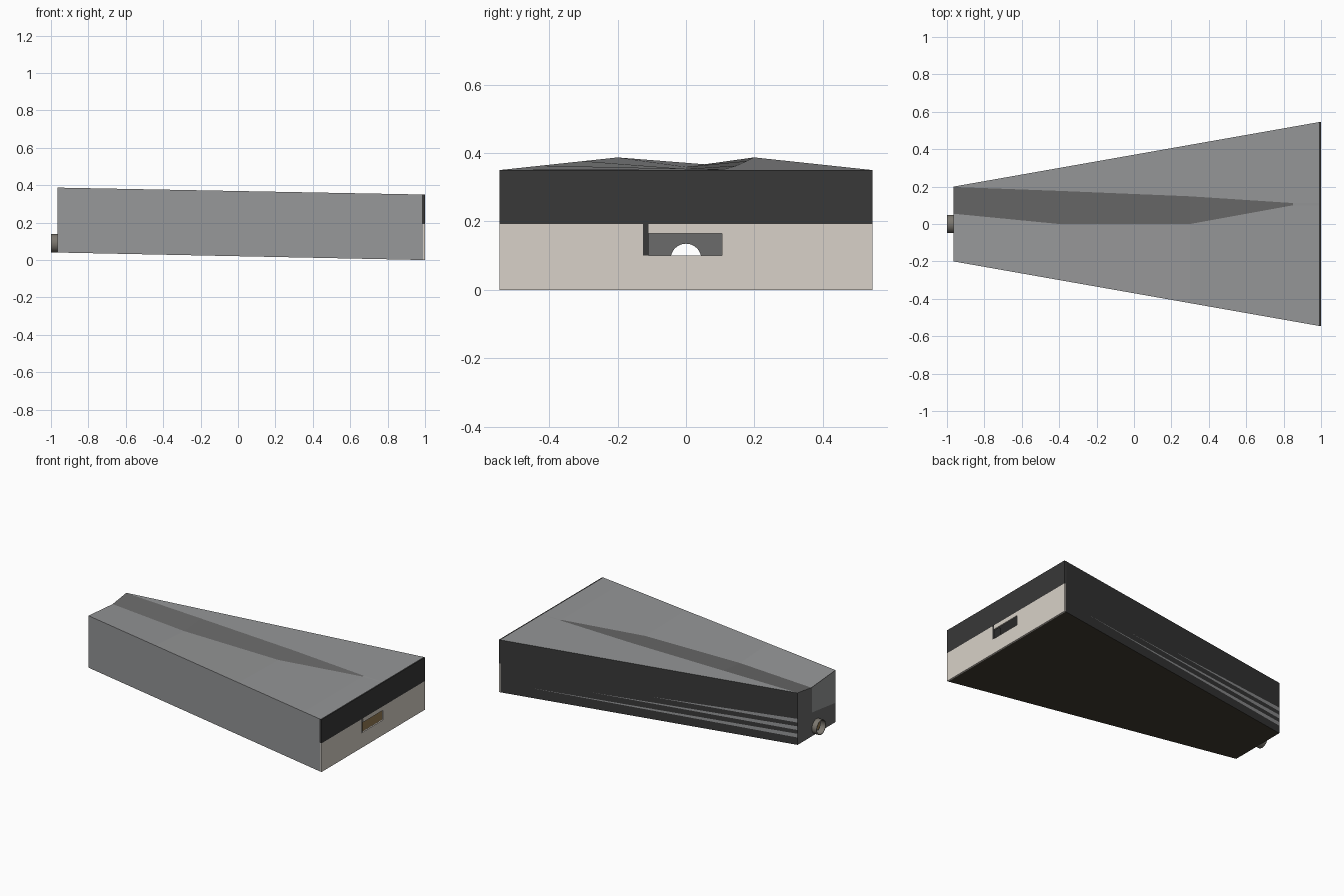
import bpy, bmesh, math
from mathutils import Vector

cube = bpy.data.objects.get("Cube")
if cube:
    bpy.data.objects.remove(cube, do_unlink=True)


def material(name, rgb):
    m = bpy.data.materials.new(name)
    m.use_nodes = True
    m.diffuse_color = (*rgb, 1)
    m.node_tree.nodes["Principled BSDF"].inputs["Base Color"].default_value = (*rgb, 1)
    return m


GREY = material("mid grey", (0.3, 0.305, 0.31))
DARK = material("dark grey", (0.145, 0.145, 0.145))
BLACK = material("charcoal", (0.04, 0.04, 0.04))
UNDER = material("brown black", (0.05, 0.042, 0.028))
CREAM = material("cream", (0.69, 0.64, 0.58))
BROWN = material("dark brown", (0.09, 0.06, 0.025))
WARM = material("warm grey", (0.2, 0.185, 0.16))

X0, X1 = -0.965, 0.99


def blend(x, a, b):
    return a + (b - a) * (x - X0) / (X1 - X0)


def half_width(x):
    return blend(x, 0.2, 0.545)


def top(x):
    return blend(x, 0.387, 0.35)


def bottom(x):
    return blend(x, 0.04, 0.0)


def add_object(name, bm, mats):
    bmesh.ops.recalc_face_normals(bm, faces=bm.faces)
    mesh = bpy.data.meshes.new(name)
    bm.to_mesh(mesh)
    bm.free()
    for m in mats:
        mesh.materials.append(m)
    ob = bpy.data.objects.new(name, mesh)
    bpy.context.collection.objects.link(ob)
    return ob


def box(name, lo, hi, mat):
    bm = bmesh.new()
    bmesh.ops.create_cube(bm, size=1)
    lo, hi = Vector(lo), Vector(hi)
    for v in bm.verts:
        v.co = (lo + hi) / 2 + v.co * (hi - lo)
    return add_object(name, bm, [mat])


def plate(name, corners, mat):
    bm = bmesh.new()
    bm.faces.new([bm.verts.new(c) for c in corners])
    return add_object(name, bm, [mat])


# Tapered housing: stations give x, groove valley y, groove crest y, groove depth
stations = [(X0, 0.055, 0.198, 0.02), (-0.4, 0.0, 0.177, 0.017),
            (0.3, 0.0, 0.148, 0.01), (0.85, 0.1, 0.112, 0.001), (X1, 0.1, 0.112, 0)]
bm = bmesh.new()
rings = []
for x, valley, crest, depth in stations:
    w, t, b = half_width(x), top(x), bottom(x)
    section = [(-w, b), (-w, t), (valley, t - depth), (crest, t), (w, t), (w, b)]
    rings.append([bm.verts.new((x, y, z)) for y, z in section])
# Colour of each strip: front, top, groove, top, back, underside
strip_colours = [0, 0, 3, 0, 1, 2]
for r, s in zip(rings, rings[1:]):
    for i, colour in enumerate(strip_colours):
        j = (i + 1) % len(r)
        face = bm.faces.new((r[i], r[j], s[j], s[i]))
        face.material_index = 0 if colour == 3 and s is rings[-1] else colour
bm.faces.new(rings[0]).material_index = 3
housing = add_object("housing", bm, [GREY, BLACK, UNDER, DARK])

# Thin walls with a dark grey inside, open at the wide end
shell = housing.modifiers.new("wall thickness", "SOLIDIFY")
shell.thickness = 0.008
shell.offset = -1
shell.material_offset = 3

# Round hole through the narrow end
bm = bmesh.new()
bmesh.ops.create_cone(bm, segments=32, radius1=0.045, radius2=0.045, depth=0.1, cap_ends=True)
bore = add_object("bore_cutter", bm, [DARK])
bore.rotation_euler.y = math.pi / 2
bore.location = (X0, 0, 0.09)
bore.hide_render = True
bore.hide_set(True)
cut = housing.modifiers.new("bore", "BOOLEAN")
cut.object = bore
cut.solver = "EXACT"

# Inner floor
plate("inner_floor", [(x, s * (half_width(x) - 0.015), bottom(x) + 0.012)
                      for x, s in ((X0 + 0.01, -1), (X1 - 0.01, -1),
                                   (X1 - 0.01, 1), (X0 + 0.01, 1))], BROWN)

# Lighter patch on the upper part of the narrow end
plate("end_patch", [(X0 - 0.002, y, z) for y, z in
                    ((-0.198, 0.17), (0.05, 0.2), (0.05, 0.365), (-0.198, 0.385))], GREY)

# Slim grey streaks along the lower back wall, widening to the narrow end
for n, (start, low) in enumerate(((0.8, 0.07), (0.4, 0.12), (0.0, 0.17))):
    plate(f"back_streak_{n + 1}",
          [(x, half_width(x) + 0.002, z) for x, z in
           ((start, low), (X0, low + 0.02), (X0, low + 0.045))], GREY)

# Hollow spout on the narrow end
bm = bmesh.new()
loops = []
for x, r in ((X0, 0.049), (-1.0, 0.049), (-1.0, 0.045), (X0, 0.045)):
    loop = bmesh.ops.create_circle(bm, segments=32, radius=r)["verts"]
    for v in loop:
        v.co = Vector((x, v.co.x, 0.09 + v.co.y))
    loops.append(loop)
for a, b in zip(loops, loops[1:] + loops[:1]):
    for i in range(32):
        j = (i + 1) % 32
        bm.faces.new((a[i], a[j], b[j], b[i]))
spout = add_object("spout", bm, [WARM])

# Wide end: charcoal upper panel over a cream panel with a slot
W = 0.545
box("upper_panel", (0.985, -W, 0.192), (1.0, W, 0.35), BLACK)
box("lower_panel_base", (X1, -W, 0.0), (1.0, W, 0.1), CREAM)
box("lower_panel_right", (X1, -W, 0.1), (1.0, -0.125, 0.192), CREAM)
box("lower_panel_left", (X1, 0.105, 0.1), (1.0, W, 0.192), CREAM)
box("slot_lip", (X1, -0.11, 0.165), (1.0, 0.105, 0.192), CREAM)
box("slot_side", (0.95, -0.125, 0.1), (0.998, -0.11, 0.192), BLACK)

# Smooth the round spout
bpy.ops.object.select_all(action="DESELECT")
spout.select_set(True)
bpy.context.view_layer.objects.active = spout
bpy.ops.object.shade_smooth_by_angle()
